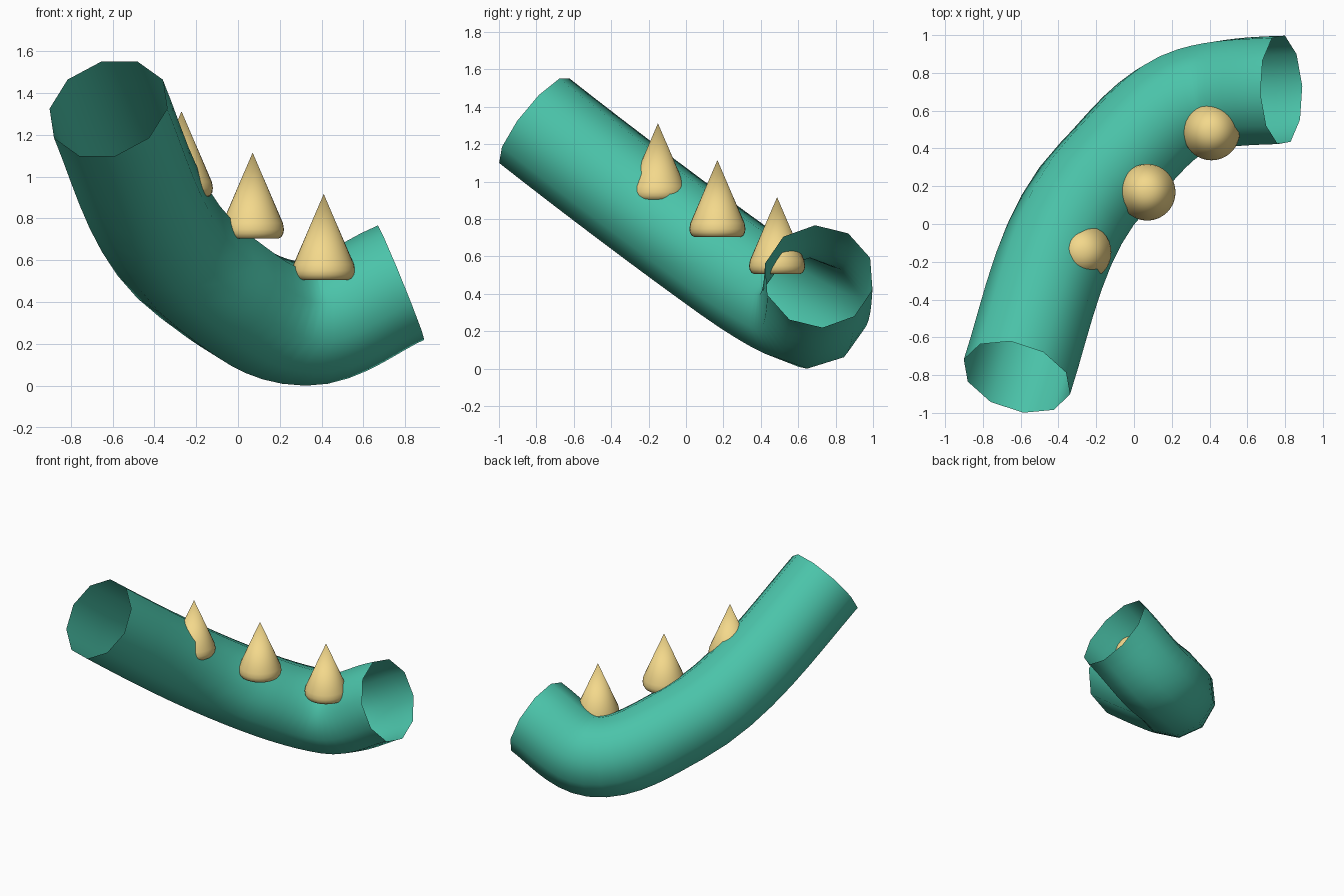
import bpy, bmesh, math
from mathutils import Vector

if "Cube" in bpy.data.objects:
    bpy.data.objects.remove(bpy.data.objects["Cube"])


def material(name, rgb):
    m = bpy.data.materials.new(name)
    m.diffuse_color = (*rgb, 1)
    m.use_nodes = True
    m.node_tree.nodes["Principled BSDF"].inputs["Base Color"].default_value = m.diffuse_color
    return m


teal = material("teal", (0.07, 0.55, 0.40))
sand = material("sand", (0.90, 0.69, 0.26))

# Open bent tube: point, direction, handle lengths before and after
path = [
    ((-0.62, -0.81, 1.325), (0.25, 0.76, -0.60), 0.45, 0.45),
    ((-0.155, 0.26, 0.52), (0.63, 0.63, -0.45), 0.45, 0.23),
    ((0.32, 0.655, 0.296), (0.95, 0.28, -0.02), 0.22, 0.165),
    ((0.78, 0.71, 0.493), (0.926, 0.03, 0.377), 0.165, 0.165),
]
curve = bpy.data.curves.new("tube", "CURVE")
curve.dimensions = "3D"
curve.resolution_u = 8
curve.bevel_depth = 0.296
curve.bevel_resolution = 3          # ten-sided section
curve.use_fill_caps = False
spline = curve.splines.new("BEZIER")
spline.bezier_points.add(len(path) - 1)
for bp, (co, direction, before, after) in zip(spline.bezier_points, path):
    co, d = Vector(co), Vector(direction).normalized()
    bp.handle_left_type = bp.handle_right_type = "FREE"
    bp.co = co
    bp.handle_left = co - d * before
    bp.handle_right = co + d * after
tube = bpy.data.objects.new("tube", curve)
bpy.context.collection.objects.link(tube)
curve.materials.append(teal)
bpy.context.view_layer.objects.active = tube
tube.select_set(True)
bpy.ops.object.convert(target="MESH")
bpy.context.object.data.shade_smooth()


# Cone spikes with a rounded base rim, turned from a profile
def spike(name, location):
    profile = [(0, 0), (0.122, 0), (0.137, 0.008), (0.147, 0.025),
               (0.15, 0.045), (0.145, 0.075), (0, 0.412)]
    bm = bmesh.new()
    verts = [bm.verts.new((r, 0, z)) for r, z in profile]
    edges = [bm.edges.new(pair) for pair in zip(verts, verts[1:])]
    bmesh.ops.spin(bm, geom=verts + edges, cent=(0, 0, 0), axis=(0, 0, 1),
                   angle=math.tau, steps=32)
    bmesh.ops.remove_doubles(bm, verts=bm.verts, dist=1e-4)
    bmesh.ops.recalc_face_normals(bm, faces=bm.faces)
    mesh = bpy.data.meshes.new(name)
    bm.to_mesh(mesh)
    bm.free()
    mesh.materials.append(sand)
    mesh.shade_smooth()
    obj = bpy.data.objects.new(name, mesh)
    obj.location = location
    bpy.context.collection.objects.link(obj)


spike("upper_spike", (-0.27, -0.15, 0.90))
spike("middle_spike", (0.07, 0.168, 0.703))
spike("lower_spike", (0.41, 0.487, 0.505))
